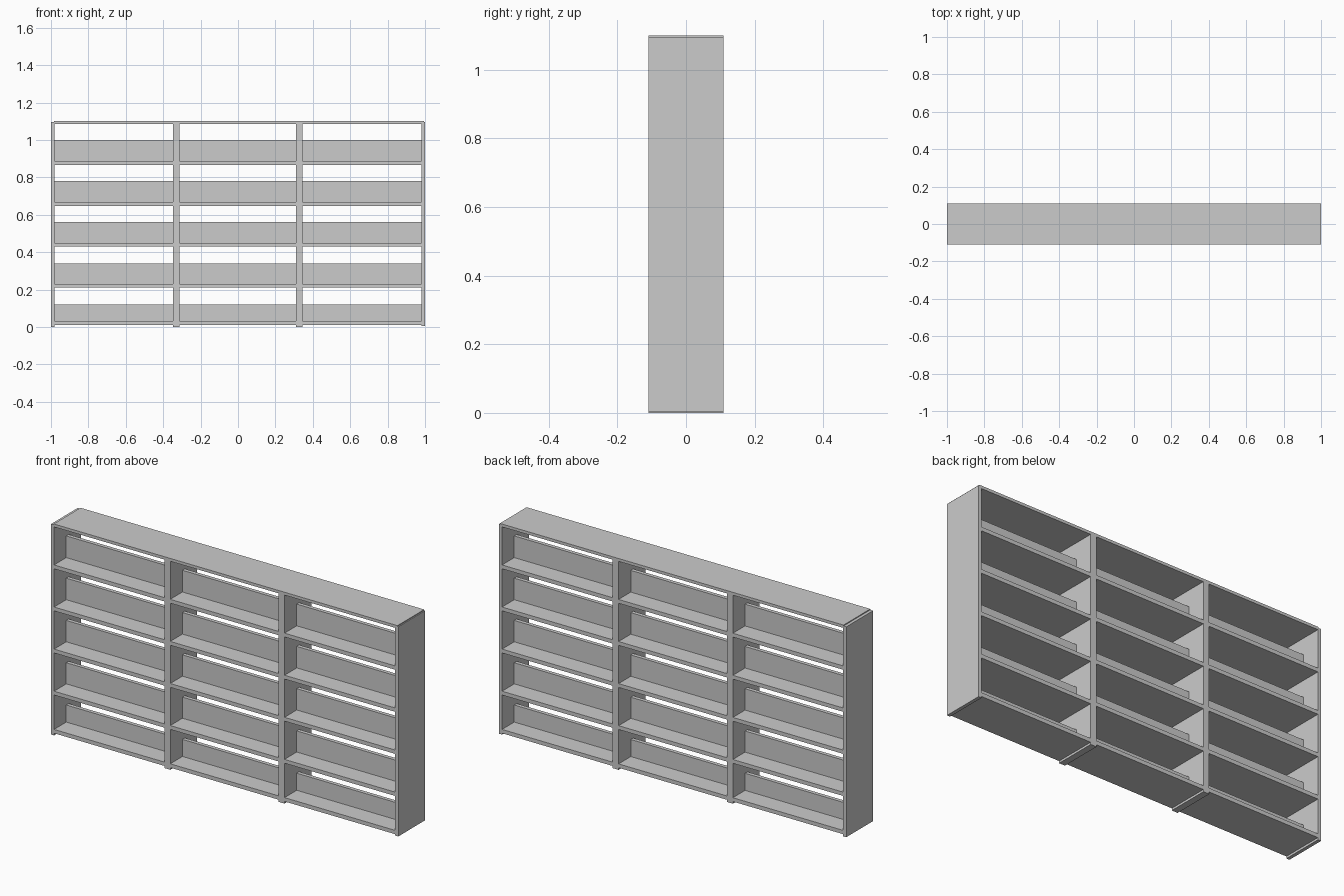
import bpy
import bmesh
from mathutils import Matrix, Vector

if "Cube" in bpy.data.objects:
    bpy.data.objects.remove(bpy.data.objects["Cube"])

D = 0.11  # half depth of the unit


def box(name, x0, x1, z0, z1, half_y=D):
    """Axis-aligned board, centred on y = 0."""
    mesh = bpy.data.meshes.new(name)
    bm = bmesh.new()
    size = Vector((x1 - x0, 2 * half_y, z1 - z0))
    centre = Vector(((x0 + x1) / 2, 0, (z0 + z1) / 2))
    bmesh.ops.create_cube(
        bm, size=1, matrix=Matrix.Translation(centre) @ Matrix.Diagonal(size).to_4x4())
    bm.to_mesh(mesh)
    bm.free()
    obj = bpy.data.objects.new(name, mesh)
    bpy.context.collection.objects.link(obj)
    return obj


# End panels and top board
box("left_panel", -1.0, -0.982, 0.0, 1.095)
box("right_panel", 0.982, 1.0, 0.004, 1.095)
box("top_board", -0.984, 0.995, 1.085, 1.10)

# Upright dividers, slightly longer than the shelves so they form feet
for side, x in (("left", -0.33), ("right", 0.328)):
    box(side + "_divider", x - 0.017, x + 0.017, 0.0, 1.086)

# Shelves and the low central back stop standing on each, per bay
bays = [(-0.982, -0.347), (-0.313, 0.311), (0.345, 0.982)]
shelf_bottoms = [0.011, 0.21, 0.429, 0.648, 0.867]
for row, z in enumerate(shelf_bottoms):
    for col, (x0, x1) in enumerate(bays):
        box(f"shelf_{row}_{col}", x0, x1, z, z + 0.02)
        box(f"back_stop_{row}_{col}", x0, x1, z + 0.02, 0.12 + 0.22 * row, 0.01)
